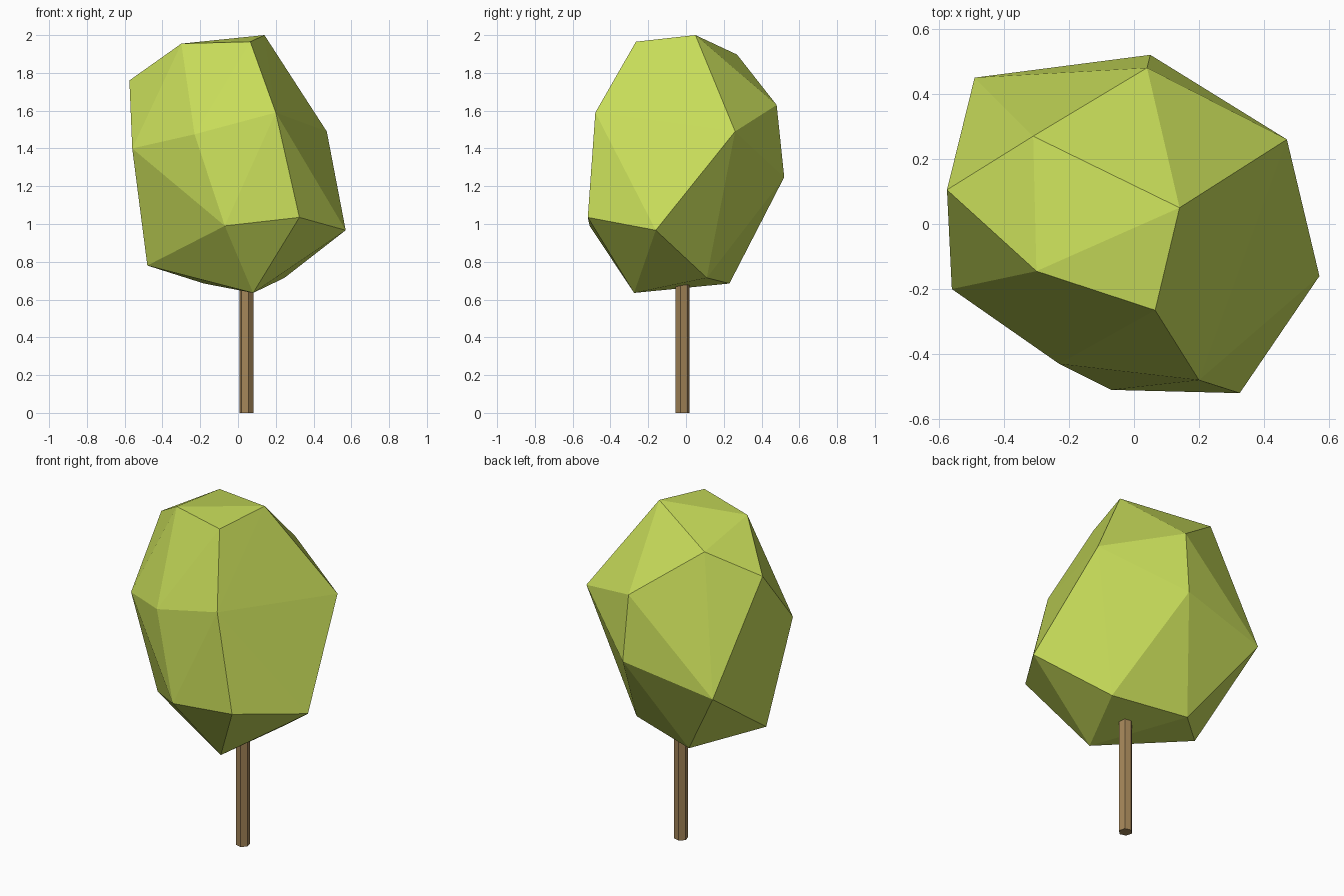
import bpy, bmesh, math

cube = bpy.data.objects.get("Cube")
if cube:
    bpy.data.objects.remove(cube, do_unlink=True)


def make_material(name, colour):
    mat = bpy.data.materials.new(name)
    mat.use_nodes = True
    mat.diffuse_color = (*colour, 1)
    mat.node_tree.nodes["Principled BSDF"].inputs["Base Color"].default_value = (*colour, 1)
    return mat


def make_object(name, bm, mat):
    mesh = bpy.data.meshes.new(name)
    bmesh.ops.recalc_face_normals(bm, faces=bm.faces)
    bm.to_mesh(mesh)
    bm.free()
    mesh.materials.append(mat)
    obj = bpy.data.objects.new(name, mesh)
    bpy.context.collection.objects.link(obj)
    return obj


leaf_green = make_material("leaf_green", (0.57, 0.71, 0.10))
bark_brown = make_material("bark_brown", (0.37, 0.235, 0.098))

# Faceted crown: corner points by ring, wrapped in a convex hull
crown_corners = {
    "top": [(-0.30, -0.145, 1.955), (0.065, -0.265, 1.965), (0.14, 0.05, 2.0),
            (-0.31, 0.27, 1.897), (-0.575, 0.105, 1.76)],
    "shoulder": [(-0.56, -0.20, 1.40), (-0.23, -0.43, 1.475), (0.20, -0.48, 1.59),
                 (0.47, 0.26, 1.49), (0.04, 0.48, 1.63)],
    "belly": [(-0.07, -0.51, 0.99), (0.325, -0.52, 1.035), (0.57, -0.16, 0.967),
              (0.05, 0.52, 1.248), (-0.49, 0.45, 1.14)],
    "base": [(-0.48, -0.065, 0.78), (0.08, -0.275, 0.635), (0.246, 0.11, 0.715),
             (-0.18, 0.23, 0.685)],
}
bm = bmesh.new()
for ring in crown_corners.values():
    for corner in ring:
        bm.verts.new(corner)
bmesh.ops.convex_hull(bm, input=bm.verts)
make_object("crown", bm, leaf_green)

# Six-sided trunk reaching into the crown
bm = bmesh.new()
bmesh.ops.create_cone(bm, cap_ends=True, segments=6, radius1=0.038, radius2=0.038, depth=0.8)
trunk = make_object("trunk", bm, bark_brown)
trunk.location = (0.045, -0.018, 0.4)
trunk.rotation_euler.z = math.radians(15)
